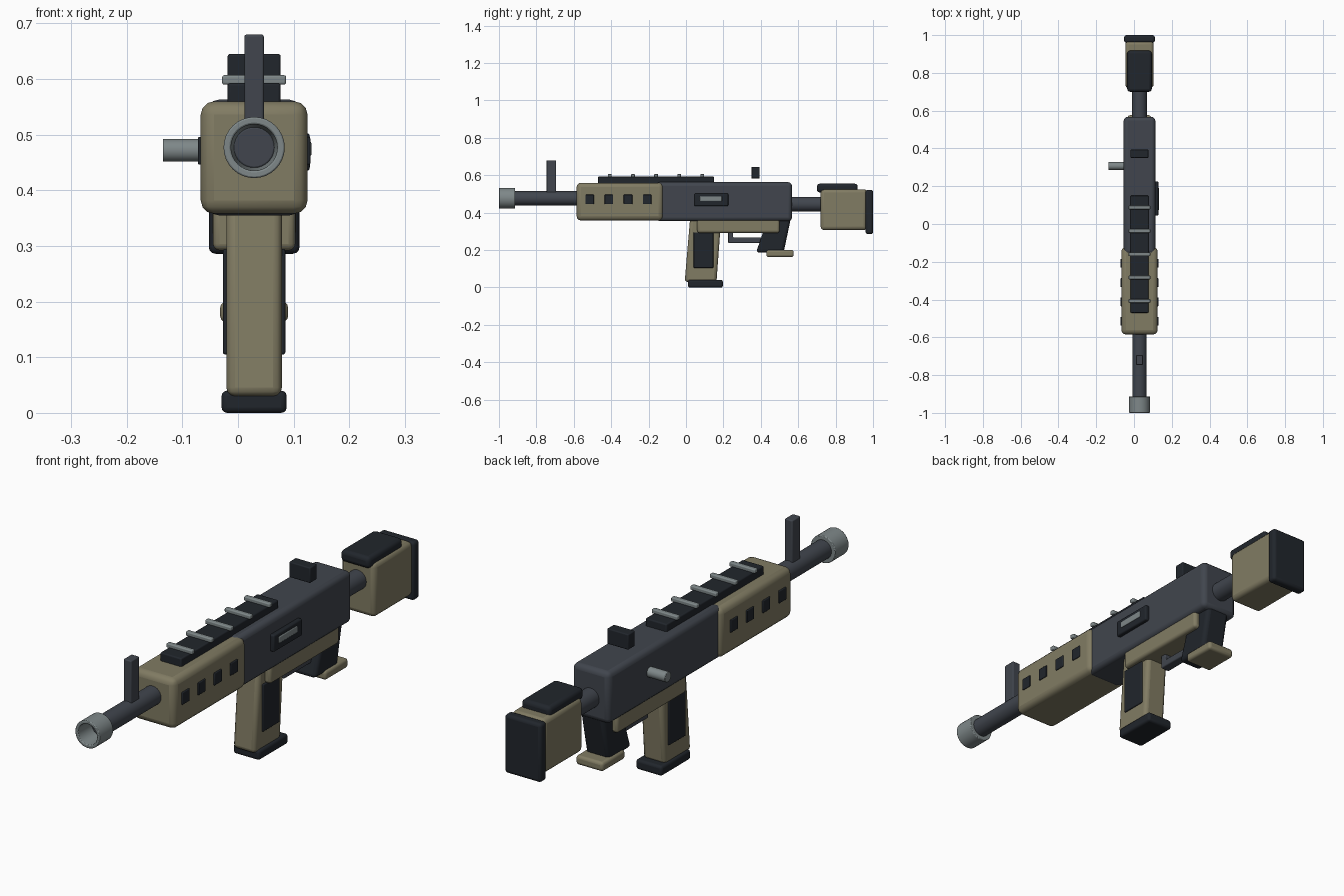
import bpy, bmesh
from math import pi
from mathutils import Matrix

if "Cube" in bpy.data.objects:
    bpy.data.objects.remove(bpy.data.objects["Cube"])

CX = 0.029  # centre plane of the body


def material(name, rgb):
    m = bpy.data.materials.new(name)
    m.diffuse_color = (*rgb, 1)
    m.use_nodes = True
    m.node_tree.nodes["Principled BSDF"].inputs["Base Color"].default_value = m.diffuse_color
    return m


TAN = material("tan", (0.22, 0.20, 0.125))
STEEL = material("gunmetal", (0.052, 0.06, 0.075))
BLACK = material("black", (0.015, 0.019, 0.025))
SILVER = material("silver", (0.21, 0.245, 0.25))


def finish(name, bm, mat, bevel=0, segments=3):
    bmesh.ops.recalc_face_normals(bm, faces=bm.faces)
    mesh = bpy.data.meshes.new(name)
    bm.to_mesh(mesh)
    bm.free()
    ob = bpy.data.objects.new(name, mesh)
    bpy.context.collection.objects.link(ob)
    mesh.materials.append(mat)
    if bevel:
        mod = ob.modifiers.new("bevel", 'BEVEL')
        mod.width, mod.segments = bevel, segments
        mod.limit_method, mod.angle_limit = 'ANGLE', 0.6
    bpy.ops.object.select_all(action='DESELECT')
    ob.select_set(True)
    bpy.context.view_layer.objects.active = ob
    bpy.ops.object.shade_smooth_by_angle(angle=0.7)
    return ob


def prism(name, width, profile, mat, bevel=0, x=CX):
    """Side profile of (y, z) points extruded across x."""
    bm = bmesh.new()
    face = bm.faces.new([bm.verts.new((x - width / 2, y, z)) for y, z in profile])
    new = bmesh.ops.extrude_face_region(bm, geom=[face])["geom"]
    bmesh.ops.translate(bm, vec=(width, 0, 0),
                        verts=[v for v in new if isinstance(v, bmesh.types.BMVert)])
    return finish(name, bm, mat, bevel)


def box(name, width, y0, y1, z0, z1, mat, bevel=0, x=CX):
    return prism(name, width, [(y0, z0), (y1, z0), (y1, z1), (y0, z1)], mat, bevel, x)


def rod(name, r, y0, y1, z, mat, bevel=0.004):
    bm = bmesh.new()
    bmesh.ops.create_cone(bm, cap_ends=True, segments=32, radius1=r, radius2=r, depth=y1 - y0,
                          matrix=Matrix.Translation((CX, (y0 + y1) / 2, z)) @ Matrix.Rotation(pi / 2, 4, 'X'))
    return finish(name, bm, mat, bevel, 2)


# Receiver and handguard
box("receiver", 0.167, -0.16, 0.567, 0.355, 0.563, STEEL, 0.02)
box("lower_receiver", 0.148, 0.06, 0.50, 0.292, 0.38, TAN, 0.012)
box("handguard", 0.192, -0.585, -0.122, 0.358, 0.56, TAN, 0.024)
for i in range(4):
    y = -0.515 + i * 0.1025
    box(f"handguard_vent_{i + 1}", 0.202, y - 0.023, y + 0.023, 0.446, 0.496, BLACK, 0.003)

# Barrel and hollow muzzle
rod("barrel", 0.038, -0.92, -0.55, 0.477, STEEL)
bm = bmesh.new()
rings = []
for r, y in [(0.055, -1.0), (0.055, -0.913), (0.036, -0.913), (0.042, -1.0)]:
    ring = bmesh.ops.create_circle(
        bm, segments=32, radius=r,
        matrix=Matrix.Translation((CX, y, 0.477)) @ Matrix.Rotation(pi / 2, 4, 'X'))
    rings.append(ring["verts"])
for a, b in zip(rings, rings[1:] + rings[:1]):
    for k in range(32):
        bm.faces.new([a[k], a[(k + 1) % 32], b[(k + 1) % 32], b[k]])
finish("muzzle", bm, SILVER, 0.003, 2)

# Top rail, ribs and sights
box("top_rail", 0.095, -0.47, 0.15, 0.545, 0.593, BLACK, 0.005)
for i in range(5):
    y = -0.407 + i * 0.1235
    box(f"rail_rib_{i + 1}", 0.115, y - 0.01, y + 0.01, 0.59, 0.607, SILVER, 0.004)
box("front_sight", 0.035, -0.746, -0.694, 0.49, 0.68, STEEL, 0.004)
box("rear_sight", 0.095, 0.35, 0.394, 0.583, 0.645, BLACK, 0.004)

# Ejection port on the right, bolt handle on the left
box("ejection_port", 0.026, 0.045, 0.226, 0.435, 0.503, BLACK, 0.006, x=0.116)
box("ejection_cover", 0.02, 0.073, 0.192, 0.461, 0.488, SILVER, 0.004, x=0.122)
bm = bmesh.new()
bmesh.ops.create_cone(bm, cap_ends=True, segments=24, radius1=0.0205, radius2=0.0205, depth=0.095,
                      matrix=Matrix.Translation((-0.0875, 0.307, 0.472)) @ Matrix.Rotation(pi / 2, 4, 'Y'))
finish("bolt_handle", bm, SILVER, 0.002, 2)

# Magazine
prism("magazine", 0.1, [(-0.007, 0.03), (0.163, 0.03), (0.188, 0.37), (0.022, 0.37)], TAN, 0.016)
box("magazine_panel", 0.112, 0.04, 0.146, 0.105, 0.295, BLACK, 0.004)
box("magazine_base", 0.117, 0.01, 0.197, 0.0, 0.04, BLACK, 0.01)

# Grip and trigger guard
prism("grip", 0.105, [(0.375, 0.187), (0.522, 0.187), (0.569, 0.41), (0.45, 0.41)], BLACK, 0.016)
box("grip_foot", 0.122, 0.43, 0.576, 0.163, 0.2, TAN, 0.011)
prism("trigger_guard", 0.04, [(0.225, 0.238), (0.42, 0.238), (0.42, 0.268), (0.252, 0.268),
                              (0.252, 0.31), (0.225, 0.31)], STEEL, 0.005)

# Stock
rod("stock_tube", 0.039, 0.54, 0.75, 0.445, STEEL)
box("stock", 0.15, 0.72, 0.968, 0.307, 0.525, TAN, 0.018)
box("cheek_rest", 0.13, 0.70, 0.918, 0.508, 0.555, BLACK, 0.015)
box("butt_pad", 0.163, 0.96, 1.0, 0.286, 0.522, BLACK, 0.012)
